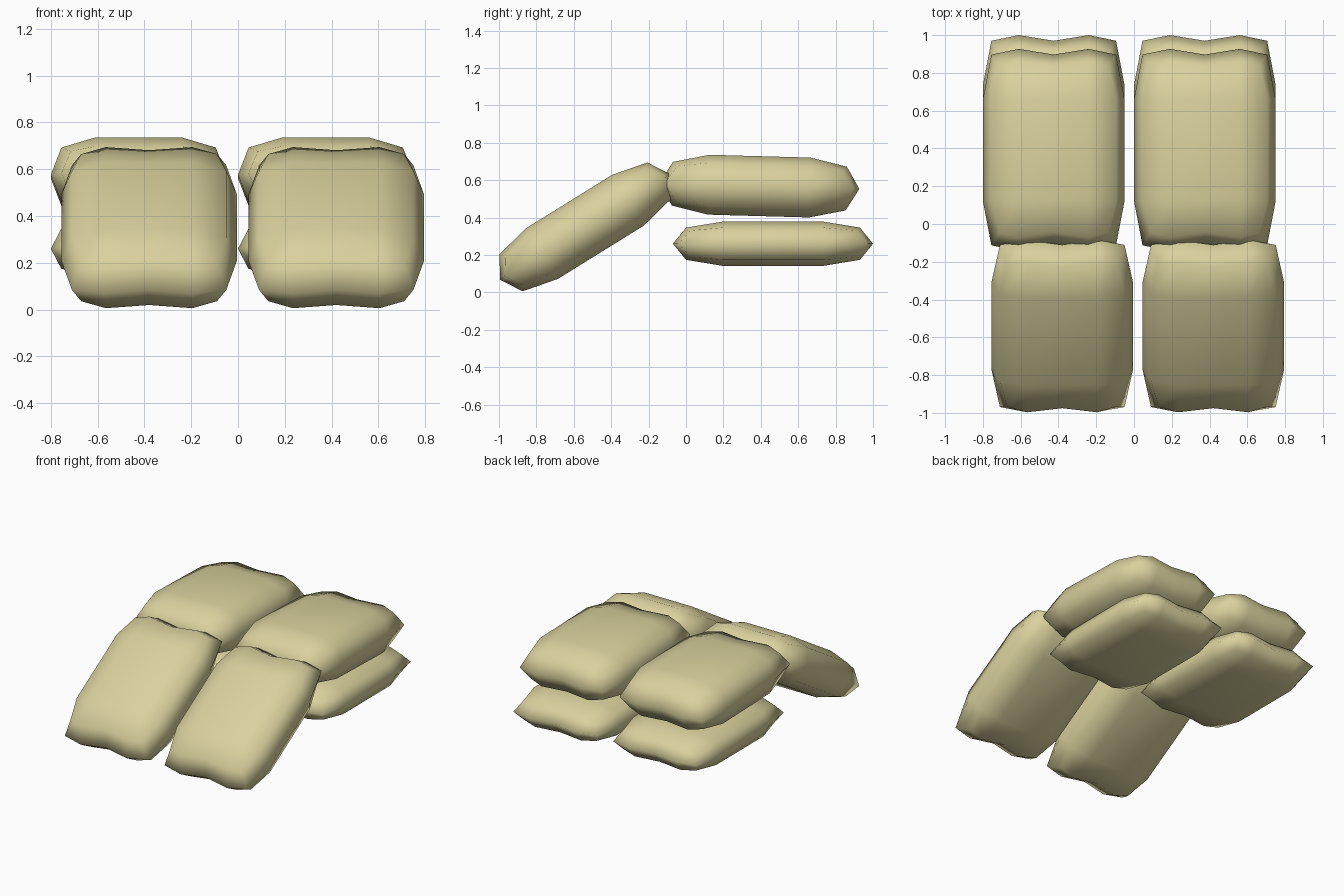
import bpy, bmesh
from math import radians

if "Cube" in bpy.data.objects:
    bpy.data.objects.remove(bpy.data.objects["Cube"])

mat = bpy.data.materials.new("tan_canvas")
mat.diffuse_color = (0.70, 0.64, 0.34, 1)
mat.use_nodes = True
mat.node_tree.nodes["Principled BSDF"].inputs["Base Color"].default_value = mat.diffuse_color

COLS, ROWS = 5, 4
XS = [-0.33, -0.185, 0, 0.185, 0.33]
YS = [-0.465, -0.27, 0.27, 0.465]

def face_point(i, j, h):
    """Point on the puffed top face of a bag (h is signed half thickness)."""
    x, y = XS[i], YS[j]
    side, end = i in (0, COLS - 1), j in (0, ROWS - 1)
    if side and end:
        return (x * 0.88, y * 0.95, h * 0.6)
    if end:
        return (x, y * (0.945 if i == 2 else 1), h * 0.73)
    return (x, y, h * (0.73 if side else 1))

def seam_point(i, j):
    """Point on the pinched seam running around the bag's middle."""
    x, y = XS[i], YS[j]
    if j in (0, ROWS - 1):
        s = 1 if y > 0 else -1
        return (x, s * (0.535 if i in (1, 3) else 0.505), 0)
    return (0.375 if x > 0 else -0.375, y, 0)

def sandbag(name, loc, tilt, h):
    bm = bmesh.new()
    rim = ([(i, 0) for i in range(COLS)] + [(COLS - 1, j) for j in range(1, ROWS)]
           + [(i, ROWS - 1) for i in range(COLS - 2, -1, -1)]
           + [(0, j) for j in range(ROWS - 2, 0, -1)])
    seam = [bm.verts.new(seam_point(*p)) for p in rim]
    for s in (1, -1):
        g = {(i, j): bm.verts.new(face_point(i, j, s * h))
             for i in range(COLS) for j in range(ROWS)}
        for i in range(COLS - 1):
            for j in range(ROWS - 1):
                bm.faces.new((g[i, j], g[i + 1, j], g[i + 1, j + 1], g[i, j + 1]))
        for k in range(len(rim)):
            n = (k + 1) % len(rim)
            bm.faces.new((seam[k], seam[n], g[rim[n]], g[rim[k]]))
    bmesh.ops.recalc_face_normals(bm, faces=bm.faces)
    for f in bm.faces:
        f.smooth = True
    me = bpy.data.meshes.new(name)
    bm.to_mesh(me)
    bm.free()
    me.materials.append(mat)
    ob = bpy.data.objects.new(name, me)
    ob.location = loc
    ob.rotation_euler = (radians(tilt), 0, 0)
    bpy.context.collection.objects.link(ob)

# Two identical columns: lower bag, upper bag, bag leaning on the front
for side, dx in (("left", 0), ("right", 0.8)):
    sandbag(f"lower_sandbag_{side}", (-0.425 + dx, 0.465, 0.26), 0, 0.118)
    sandbag(f"upper_sandbag_{side}", (-0.425 + dx, 0.392, 0.568), -1.6, 0.16)
    sandbag(f"leaning_sandbag_{side}", (-0.38 + dx, -0.54, 0.35), 31.8, 0.16)
